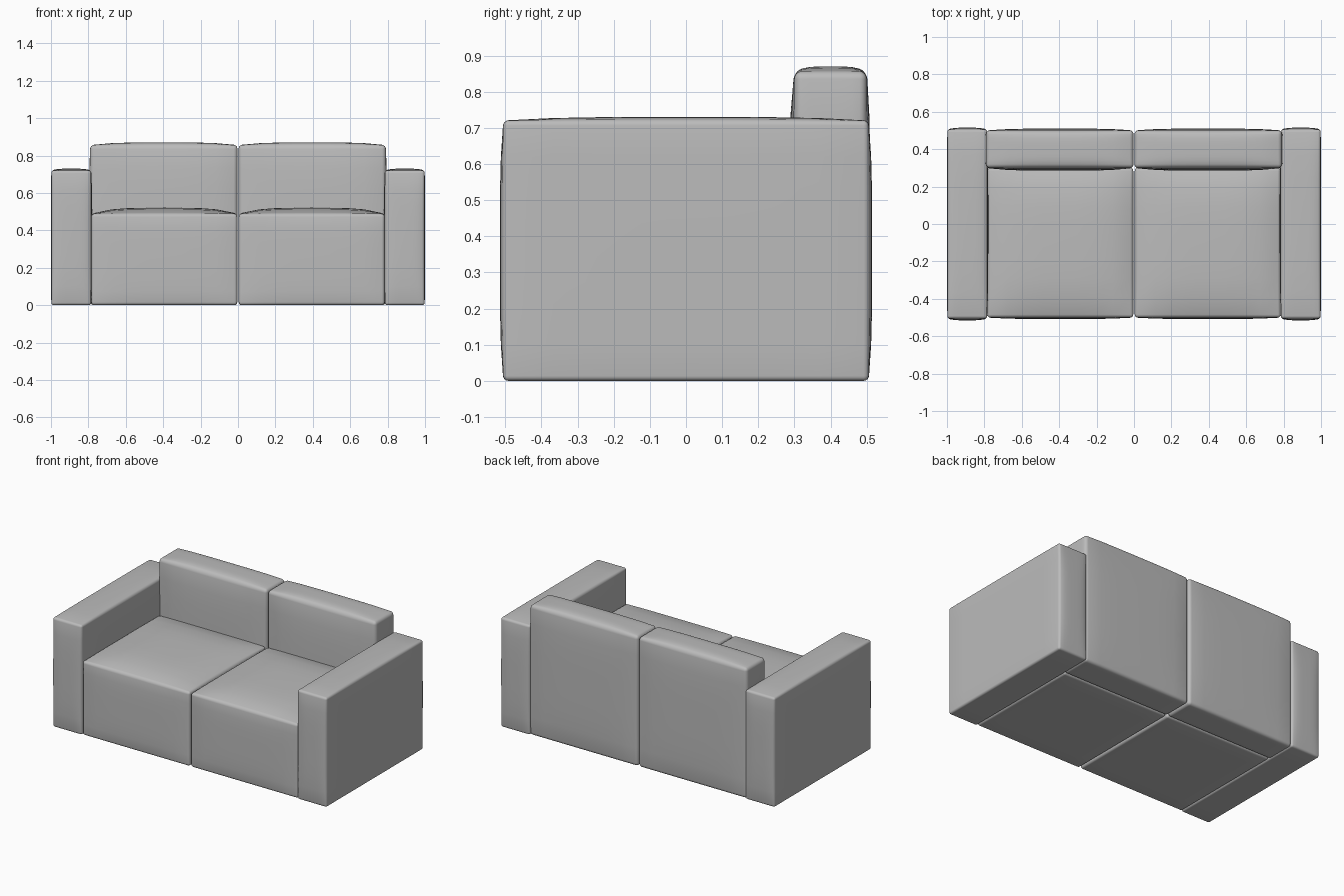
import bpy
import bmesh
from mathutils import Vector

if "Cube" in bpy.data.objects:
    bpy.data.objects.remove(bpy.data.objects["Cube"], do_unlink=True)

# Upholstery colour
fabric = bpy.data.materials.new("grey_fabric")
fabric.use_nodes = True
GREY = (0.5, 0.5, 0.5, 1)
fabric.diffuse_color = GREY
fabric.node_tree.nodes["Principled BSDF"].inputs["Base Color"].default_value = GREY

EDGE, MIDDLE = 3, 8          # grid steps in each rounded edge and across the middle
STEPS = 2 * EDGE + MIDDLE


def spaced(t, half, radius):
    """Move an even grid coordinate so the outer steps fall in the rounded edge."""
    i = round((t + 1) / 2 * STEPS)
    k = min(i, STEPS - i)
    if k <= EDGE:
        d = half - radius * k / EDGE
        return -d if i < STEPS / 2 else d
    return (half - radius) * (2 * (i - EDGE) / MIDDLE - 1)


def cushion(name, low, high, radius, puff_low, puff_high):
    """Rounded block whose six faces swell by the given amounts per axis."""
    low, high = Vector(low), Vector(high)
    centre, half = (low + high) / 2, (high - low) / 2
    bm = bmesh.new()
    bmesh.ops.create_cube(bm, size=2)
    bmesh.ops.subdivide_edges(bm, edges=bm.edges[:], cuts=STEPS - 1, use_grid_fill=True)
    for v in bm.verts:
        p = Vector([spaced(v.co[a], half[a], radius) for a in range(3)])
        core = Vector([max(radius - half[a], min(half[a] - radius, p[a])) for a in range(3)])
        p = core + (p - core).normalized() * radius
        u = [p[a] / half[a] for a in range(3)]
        swell = Vector((0, 0, 0))
        for a in range(3):
            b, c = (a + 1) % 3, (a + 2) % 3
            amount = puff_high[a] if u[a] > 0 else -puff_low[a]
            swell[a] = amount * abs(u[a]) * (1 - u[b] ** 4) * (1 - u[c] ** 4)
        v.co = centre + p + swell
    bmesh.ops.recalc_face_normals(bm, faces=bm.faces[:])
    mesh = bpy.data.meshes.new(name)
    bm.to_mesh(mesh)
    bm.free()
    mesh.materials.append(fabric)
    mesh.polygons.foreach_set("use_smooth", [True] * len(mesh.polygons))
    obj = bpy.data.objects.new(name, mesh)
    bpy.context.collection.objects.link(obj)


def pair(name, low, high, radius, puff_low, puff_high):
    """Build a left part (+x) and its mirror image on the right."""
    cushion("left_" + name, low, high, radius, puff_low, puff_high)
    cushion("right_" + name, (-high[0], *low[1:]), (-low[0], *high[1:]), radius,
            (puff_high[0], *puff_low[1:]), (puff_low[0], *puff_high[1:]))


# Armrests
pair("armrest", (0.785, -0.505, 0), (0.998, 0.505, 0.72), 0.014,
     (0.006, 0.01, 0), (0.002, 0.01, 0.01))
# Seat blocks with crowned tops
pair("seat", (0.004, -0.5, 0), (0.784, 0.3, 0.488), 0.016,
     (0, 0.008, 0), (0.003, 0, 0.033))
# Backrests reaching the floor
pair("backrest", (0.003, 0.3, 0), (0.79, 0.5, 0.855), 0.02,
     (0, 0.015, 0), (0.006, 0.01, 0.015))
